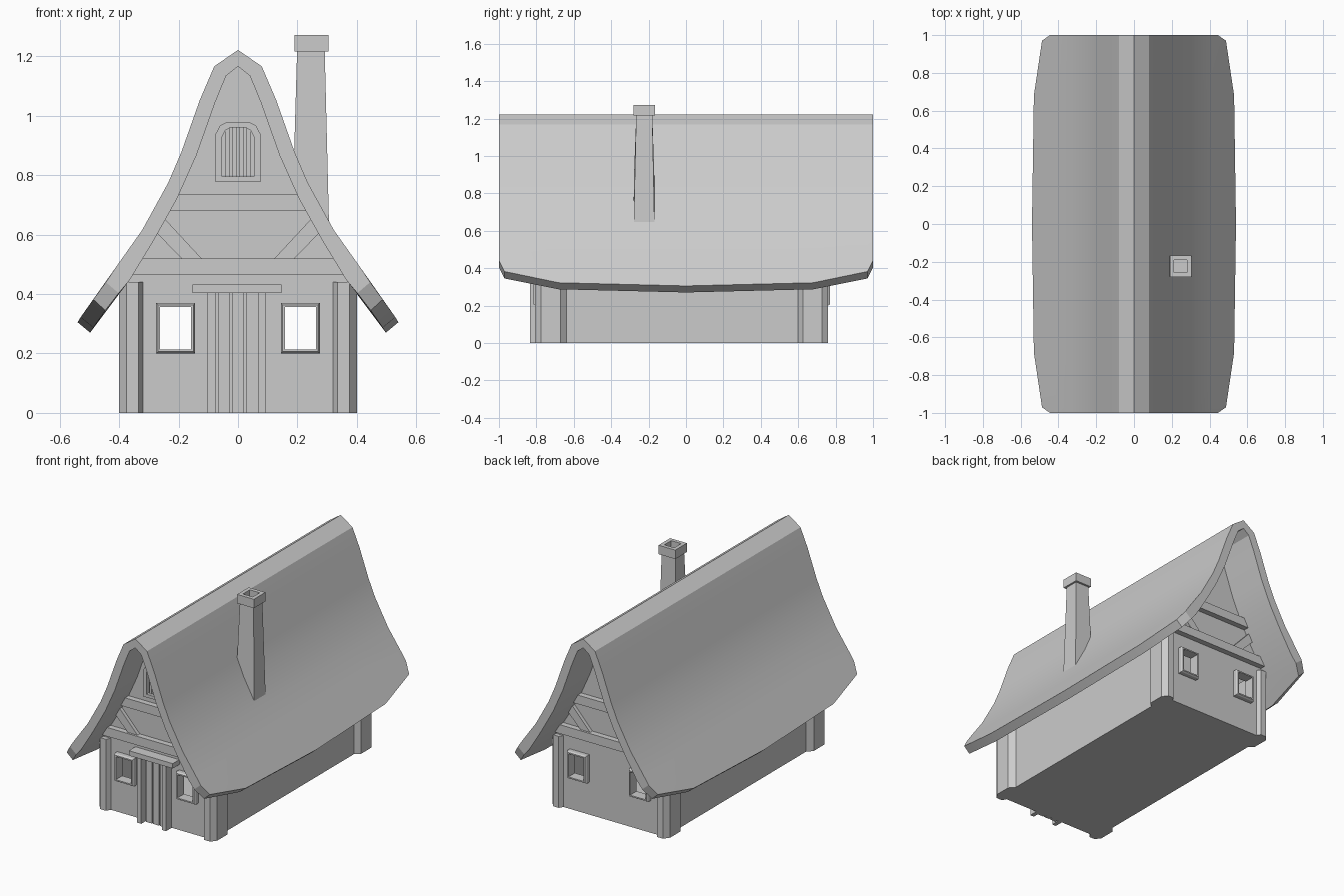
import bpy, bmesh
from math import radians

if "Cube" in bpy.data.objects:
    bpy.data.objects.remove(bpy.data.objects["Cube"])

FRONT, BACK = -0.78, 0.735     # outer planes of the two gable walls


def loft(name, loops, caps=True, wrap=False):
    """Skin a list of equal closed loops; cap the ends or join last to first."""
    bm = bmesh.new()
    rows = [[bm.verts.new(p) for p in loop] for loop in loops]
    n = len(rows[0])
    pairs = list(zip(rows, rows[1:])) + ([(rows[-1], rows[0])] if wrap else [])
    for a, b in pairs:
        for i in range(n):
            j = (i + 1) % n
            bm.faces.new((a[i], a[j], b[j], b[i]))
    if caps and not wrap:
        bm.faces.new(rows[0])
        bm.faces.new(rows[-1])
    bmesh.ops.recalc_face_normals(bm, faces=bm.faces)
    me = bpy.data.meshes.new(name)
    bm.to_mesh(me)
    bm.free()
    ob = bpy.data.objects.new(name, me)
    bpy.context.collection.objects.link(ob)
    return ob


def at_y(pts, y):
    return [(x, y, z) for x, z in pts]


def at_z(pts, z):
    return [(x, y, z) for x, y in pts]


def slab(name, pts, y0, y1):
    """Prism from an outline in the front plane."""
    return loft(name, [at_y(pts, y0), at_y(pts, y1)])


def rect(a0, a1, b0, b1):
    return [(a0, b0), (a1, b0), (a1, b1), (a0, b1)]


def scaled(pts, fx, fz):
    cx = sum(p[0] for p in pts) / len(pts)
    cz = (min(p[1] for p in pts) + max(p[1] for p in pts)) / 2
    return [(cx + (x - cx) * fx, cz + (z - cz) * fz) for x, z in pts]


def mirrored(half):
    """Right half, ridge first -> full open line from left to right."""
    return [(-x, z) for x, z in half[:0:-1]] + half


def cut(ob, cutter):
    m = ob.modifiers.new("cut", 'BOOLEAN')
    m.operation, m.solver, m.object = 'DIFFERENCE', 'EXACT', cutter
    bpy.context.view_layer.objects.active = ob
    bpy.ops.object.modifier_apply(modifier=m.name)
    bpy.data.objects.remove(cutter)


# Roof: swept bell profile with bowed eaves
outer = [(0, 1.222), (.08, 1.167), (.128, 1.055), (.19, .88), (.235, .775),
         (.323, .615), (.413, .488)]
inner = [(0, 1.167), (.04, 1.135), (.077, 1.045), (.14, .867), (.205, .722),
         (.283, .582), (.365, .447)]
eave = [(1, (.445, .44), (.402, .403)), (.97, (.487, .382), (.447, .345)),
        (.68, (.53, .322), (.487, .287)), (0, (.54, .305), (.498, .27))]
stations = [(-y, o, i) for y, o, i in eave] + eave[-2::-1]
roof = loft("roof", [at_y(mirrored(outer + [o]) + mirrored(inner + [i])[::-1], y)
                     for y, o, i in stations])
bpy.context.view_layer.objects.active = roof
roof.select_set(True)
bpy.ops.object.shade_smooth_by_angle(angle=radians(20))

# House walls with thickened chamfered corners, hollow inside
half = [(.32, FRONT), (.335, -.807), (.375, -.807), (.40, -.775), (.40, -.672),
        (.37, -.638), (.37, .60), (.40, .625), (.40, .726), (.375, .76),
        (.335, .76), (.32, BACK)]
plan = half + [(-x, y) for x, y in half[::-1]]
walls = loft("walls", [at_z(plan, 0), at_z(plan, .44)])
room = rect(-.34, .34, FRONT + .03, BACK - .03)
cut(walls, loft("room_cutter", [at_z(room, .02), at_z(room, 1)]))
for sx in (-1, 1):
    cut(walls, slab("window_cutter", rect(sx * .21 - .053, sx * .21 + .053, .213, .357), -1, 1))

# Gable outline runs through the middle of the roof thickness
gable_half = [((a[0] + b[0]) / 2, (a[1] + b[1]) / 2) for a, b in zip(outer, inner)]
gable = mirrored(gable_half[:-1] + [(.375, .43)])


def half_width(z):
    """Half width under the roof at height z, slightly embedded."""
    for (x0, z0), (x1, z1) in zip(inner, inner[1:]):
        if z1 <= z <= z0:
            return x0 + (x1 - x0) * (z0 - z) / (z0 - z1) + .012
    return inner[-1][0]


# Gable walls, beams, braces and windows on both ends
for end, wall, s in (("front", FRONT, -1), ("back", BACK, 1)):
    slab(end + "_gable", gable, wall, wall - s * .03)
    for label, z0, z1 in (("lower", .465, .52), ("upper", .68, .735)):
        a, b = half_width(z0), half_width(z1)
        slab(f"{end}_{label}_beam", [(-a, z0), (a, z0), (b, z1), (-b, z1)],
             wall - s * .005, wall + s * .035)
    for side, sx in (("left", -1), ("right", 1)):
        brace = [(.118, .515), (.185, .515), (.275, .607), (.248, .655)]
        slab(f"{end}_{side}_brace", [(sx * x, z) for x, z in brace],
             wall - s * .005, wall + s * .022)
        c = sx * .21
        big = rect(c - .066, c + .066, .2, .37)
        lip = rect(c - .06, c + .06, .206, .364)
        hole = rect(c - .052, c + .052, .214, .356)
        loft(f"{end}_{side}_window_frame",
             [at_y(big, wall - s * .005), at_y(big, wall + s * .025),
              at_y(lip, wall + s * .035), at_y(hole, wall + s * .035),
              at_y(hole, wall - s * .005)], wrap=True)

# Door: planks, posts and lintel
for i in range(3):
    x = -.07 + i * .047
    slab("door_plank", rect(x + .003, x + .043, 0, .405), FRONT + .005, FRONT - .018)
for x in (-.0885, .0805):
    slab("door_post", rect(x - .0135, x + .0135, 0, .405), FRONT + .005, FRONT - .055)
slab("door_lintel", rect(-.153, .146, .403, .433), FRONT + .005, FRONT - .064)

# Arched attic window with slats, front only
arch = [(-.075, .777), (.075, .777), (.075, .94), (.06, .968), (.035, .98),
        (-.035, .98), (-.06, .968), (-.075, .94)]
opening = scaled(arch, .72, .81)
loft("attic_window_frame", [at_y(arch, FRONT + .005), at_y(arch, FRONT - .035),
                            at_y(opening, FRONT - .035), at_y(opening, FRONT + .005)],
     wrap=True)
for i in range(4):
    x = -.036 + i * .024
    slab("attic_slat", rect(x - .007, x + .007, .79, .965), FRONT + .005, FRONT - .018)

# Chimney: tapered shaft with slanted foot, hollow cap
foot = [(.188, -.28, .84), (.307, -.28, .61), (.307, -.168, .61), (.188, -.168, .84)]
loft("chimney_shaft", [foot, at_z(rect(.199, .292, -.266, -.18), 1.219)])
cap = rect(.19, .304, -.28, -.167)
flue = rect(.213, .281, -.257, -.19)
loft("chimney_cap", [at_z(cap, 1.217), at_z(cap, 1.272), at_z(flue, 1.272), at_z(flue, 1.225)])
